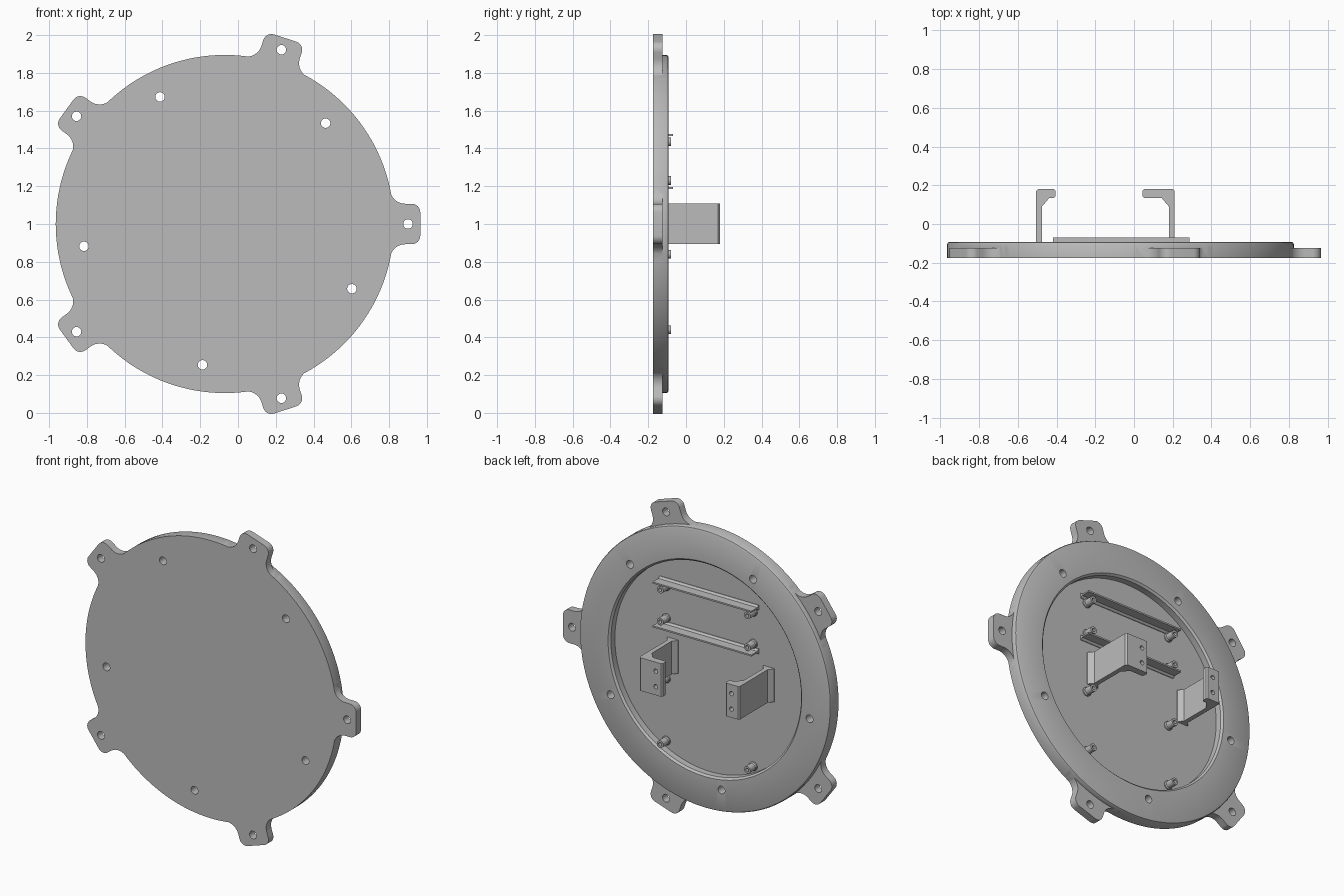
import bpy, bmesh
from math import sin, cos, pi, radians, sqrt
from mathutils import Matrix, Vector

if "Cube" in bpy.data.objects:
    bpy.data.objects.remove(bpy.data.objects["Cube"], do_unlink=True)

CX, CZ = -0.07, 1.0                       # disc centre
FRONT, BACK, FLOOR, TAB_BACK = -0.175, -0.092, -0.145, -0.125
R = 0.895

grey = bpy.data.materials.new("plain grey")
grey.use_nodes = True
grey.diffuse_color = (0.5, 0.5, 0.5, 1)
grey.node_tree.nodes["Principled BSDF"].inputs["Base Color"].default_value = (0.5, 0.5, 0.5, 1)


def finish(name, bm):
    bmesh.ops.recalc_face_normals(bm, faces=bm.faces)
    mesh = bpy.data.meshes.new(name)
    bm.to_mesh(mesh)
    bm.free()
    mesh.materials.append(grey)
    ob = bpy.data.objects.new(name, mesh)
    bpy.context.collection.objects.link(ob)
    return ob


def skin(bm, rings):
    """Join rings of points into a capped solid."""
    loops = [[bm.verts.new(p) for p in ring] for ring in rings]
    n = len(loops[0])
    for a, b in zip(loops, loops[1:]):
        for i in range(n):
            j = (i + 1) % n
            bm.faces.new((a[i], a[j], b[j], b[i]))
    bm.faces.new(loops[0])
    bm.faces.new(loops[-1][::-1])


def lathe(name, profile, x, z, n):
    """Turn (radius, y) points about an axis along y."""
    bm = bmesh.new()
    skin(bm, [[(x + r * cos(2 * pi * i / n), y, z + r * sin(2 * pi * i / n))
               for i in range(n)] for r, y in profile])
    return finish(name, bm)


def prism(name, ends):
    bm = bmesh.new()
    skin(bm, ends)
    return finish(name, bm)


def hole_cutter(spots, radius, y0, y1):
    bm = bmesh.new()
    for x, z in spots:
        skin(bm, [[(x + radius * cos(2 * pi * i / 24), y, z + radius * sin(2 * pi * i / 24))
                   for i in range(24)] for y in (y0, y1)])
    return finish("hole_cutter", bm)


def combine(ob, other, operation):
    mod = ob.modifiers.new("combine", "BOOLEAN")
    mod.operation, mod.solver, mod.object = operation, "EXACT", other
    bpy.context.view_layer.objects.active = ob
    bpy.ops.object.modifier_apply(modifier=mod.name)
    bpy.data.objects.remove(other, do_unlink=True)


def polar(radius, degrees):
    a = radians(degrees)
    return CX + radius * cos(a), CZ + radius * sin(a)


def arc(cx, cy, r, a0, a1, n=8):
    return [(cx + r * cos(radians(a0 + (a1 - a0) * i / n)),
             cy + r * sin(radians(a0 + (a1 - a0) * i / n))) for i in range(n + 1)]


# Cover disc with a shallow round recess in its back
disc = lathe("cover_disc", [(R, FRONT), (R, BACK - 0.012), (R - 0.004, BACK - 0.004),
                            (R - 0.012, BACK), (0.69, BACK), (0.678, BACK - 0.012),
                            (0.678, FLOOR)], CX, CZ, 144)

# Five mounting tabs with rounded corners and flared roots
HALF, TIP = 0.107, 1.035
side = [(0.8, 0.2), (sqrt(R * R - 0.04), 0.2)]
side += arc(0.955, 0.187, 0.08, 180, 270)
side += arc(TIP - 0.045, HALF - 0.045, 0.045, 90, 0)
outline = side + [(u, -v) for u, v in reversed(side)]
for k in range(5):
    a = radians(72 * k)
    ring = [(CX + u * cos(a) - v * sin(a), CZ + u * sin(a) + v * cos(a)) for u, v in outline]
    tab = prism("tab", [[(x, y, z) for x, z in ring] for y in (FRONT, TAB_BACK)])
    combine(disc, tab, "UNION")

# Screw holes through the tabs and the rim
spots = [polar(0.97, 72 * k) for k in range(5)] + [polar(0.755, 45 + 72 * k) for k in range(5)]
combine(disc, hole_cutter(spots, 0.025, -0.3, 0.1), "DIFFERENCE")
parts = [disc]

# Hollow standoffs in two columns
SINK = FLOOR - 0.008
for z in (0.44, 0.84, 1.23, 1.435):
    for s in (-1, 1):
        parts.append(lathe("standoff", [(0.028, SINK), (0.028, FLOOR + 0.008), (0.023, FLOOR + 0.014),
                                        (0.023, -0.08), (0.011, -0.08), (0.011, FLOOR + 0.01)],
                           CX + s * 0.31, z, 24))

# Two support rails with widened feet
for name, z in (("upper_rail", 1.472), ("lower_rail", 1.19)):
    section = [(-0.016, SINK), (-0.016, FLOOR + 0.004), (-0.005, FLOOR + 0.016), (-0.005, -0.07),
               (0.005, -0.07), (0.005, FLOOR + 0.016), (0.016, FLOOR + 0.004), (0.016, SINK)]
    parts.append(prism(name, [[(x, y, z + d) for d, y in section] for x in (-0.418, 0.287)]))


# Hooked brackets: wall, braced flange and widened foot
def bracket(name, outer, inward, length, hole_x):
    section = [(-0.025, SINK), (-0.025, FLOOR + 0.004), (0, FLOOR + 0.035), (0, 0.17), (0.01, 0.18),
               (length - 0.008, 0.18), (length, 0.172), (length, 0.143), (length - 0.008, 0.135),
               (0.068, 0.135), (0.03, 0.09), (0.03, FLOOR + 0.035), (0.055, FLOOR + 0.004), (0.055, SINK)]
    ob = prism(name, [[(outer + inward * d, y, z) for d, y in section] for z in (0.895, 1.108)])
    combine(ob, hole_cutter([(hole_x, 0.95), (hole_x, 1.05)], 0.014, 0.1, 0.25), "DIFFERENCE")
    parts.append(ob)


bracket("right_bracket", -0.505, 1, 0.1, -0.45)
bracket("left_bracket", 0.21, -1, 0.165, 0.09)

# Smooth the round walls while keeping edges crisp
bpy.ops.object.select_all(action="DESELECT")
for ob in parts:
    ob.select_set(True)
bpy.context.view_layer.objects.active = disc
bpy.ops.object.shade_smooth_by_angle(angle=radians(30))
